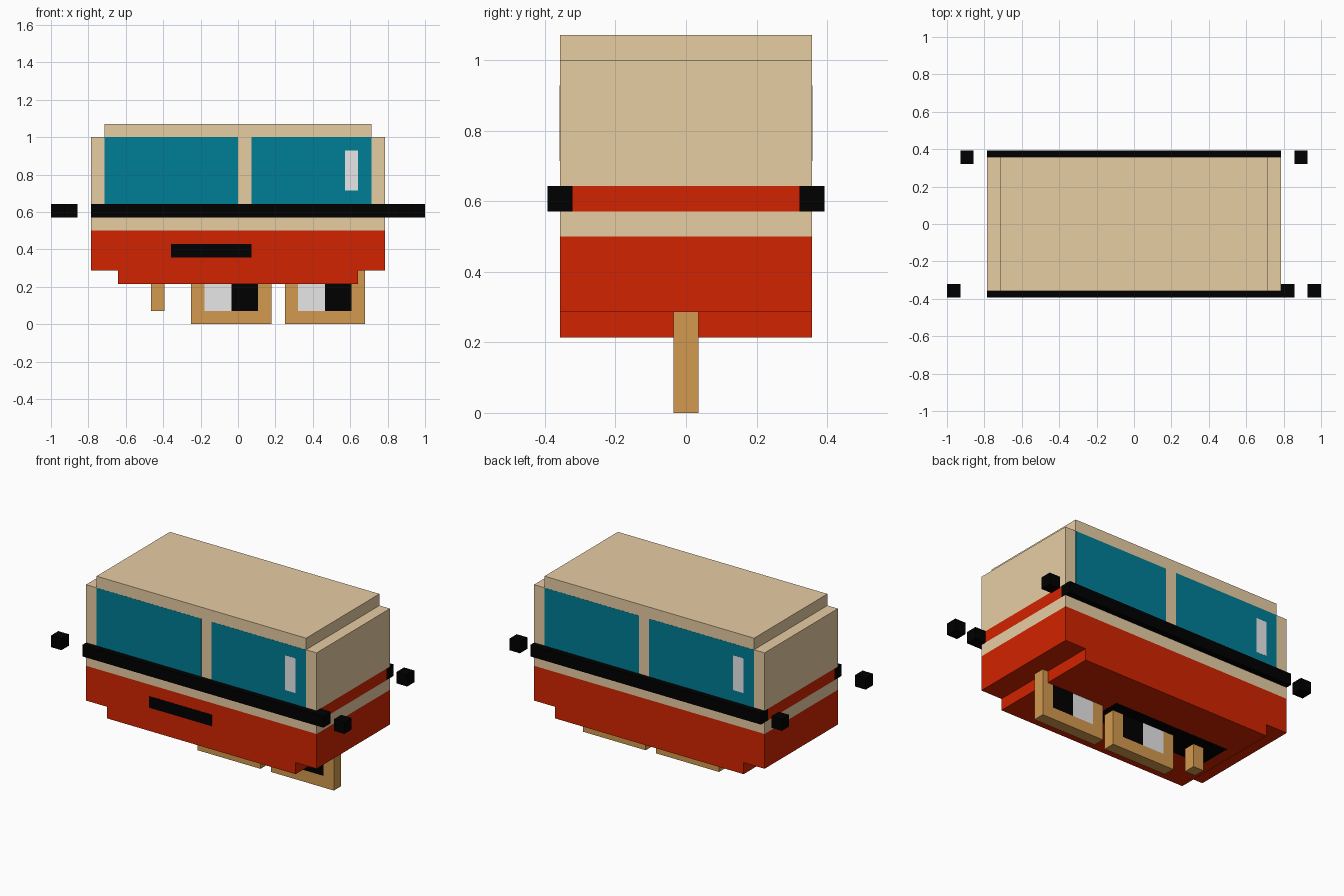
import bpy, bmesh

if "Cube" in bpy.data.objects:
    bpy.data.objects.remove(bpy.data.objects["Cube"])

U = 1 / 14  # one block unit


def material(name, rgb):
    m = bpy.data.materials.new(name)
    m.diffuse_color = (*rgb, 1)
    m.use_nodes = True
    m.node_tree.nodes["Principled BSDF"].inputs["Base Color"].default_value = m.diffuse_color
    return m


RED = material("red paint", (0.651, 0.017, 0.0))
TAN = material("cream paint", (0.807, 0.617, 0.371))
TEAL = material("teal glass", (0.0, 0.205, 0.305))
BLACK = material("black rubber", (0.0, 0.0, 0.0))
WHITE = material("pale grey", (0.807, 0.807, 0.807))
BROWN = material("brown wood", (0.658, 0.323, 0.080))


def box(name, mat, x, y, z, unit=U):
    """Box from (min, max) ranges given in block units."""
    bm = bmesh.new()
    bmesh.ops.create_cube(bm, size=1)
    for v in bm.verts:
        for i, (lo, hi) in enumerate((x, y, z)):
            v.co[i] = (lo if v.co[i] < 0 else hi) * unit
    me = bpy.data.meshes.new(name)
    bm.to_mesh(me)
    bm.free()
    me.materials.append(mat)
    ob = bpy.data.objects.new(name, me)
    bpy.context.collection.objects.link(ob)
    return ob


D = (-5, 5)  # body depth

# Body, stacked in layers from the floor to the roof
box("floor_pan", RED, (-9, 9), D, (3, 4))
box("lower_body", RED, (-11, 11), D, (4, 7))
box("lower_trim", TAN, (-11, 11), D, (7, 8))
box("waist_stripe", RED, (-11, 11), (-4.5, 4.5), (8, 9))
box("cabin", TAN, (-11, 11), D, (9, 14))
box("roof", TAN, (-10, 10), D, (14, 15))

# Windows, highlights and long bumper rails on both long sides
for side, s in (("front", -1), ("back", 1)):
    def layer(a, b):
        return tuple(sorted((s * a, s * b)))
    box(side + "_window_left", TEAL, (-10, 0), layer(4.98, 5.01), (9, 14))
    box(side + "_window_right", TEAL, (1, 10), layer(4.98, 5.01), (9, 14))
    gx = tuple(sorted((-s * 8, -s * 9)))
    box(side + "_window_highlight", WHITE, gx, layer(4.985, 5.02), (10, 13))
    box(side + "_rail", BLACK, (-11, 11), layer(4.5, 5.5), (8, 9))

# Front handle and the black panel underneath
box("front_handle", BLACK, (-5, 1), (-5.01, -4.98), (5, 6))
box("underside_panel", BLACK, (-8, 3), (-1.5, 1.5), (2.99, 3.02))

# Loose blocks past the ends of the rails
for i, (x, y) in enumerate([(11, -5.5), (13, -5.5), (12, 4.5),
                            (-14, -5.5), (-13, 4.5)]):
    box(f"rail_end_block_{i + 1}", BLACK, (x, x + 1), (y, y + 1), (8, 9))

# Two framed wheels on the centre line
T = (-0.5, 0.5)
for name, x in (("left_wheel", -3.5), ("right_wheel", 3.5)):
    box(name + "_base", BROWN, (x, x + 6), T, (0, 1))
    box(name + "_post_inner", BROWN, (x, x + 1), T, (1, 4))
    box(name + "_post_outer", BROWN, (x + 5, x + 6), T, (1, 4))
    box(name + "_pale_half", WHITE, (x + 1, x + 3), T, (1, 4))
    box(name + "_dark_half", BLACK, (x + 3, x + 5), T, (1, 4))

# Small support peg
box("support_peg", BROWN, (-6.5, -5.5), T, (1, 4))
